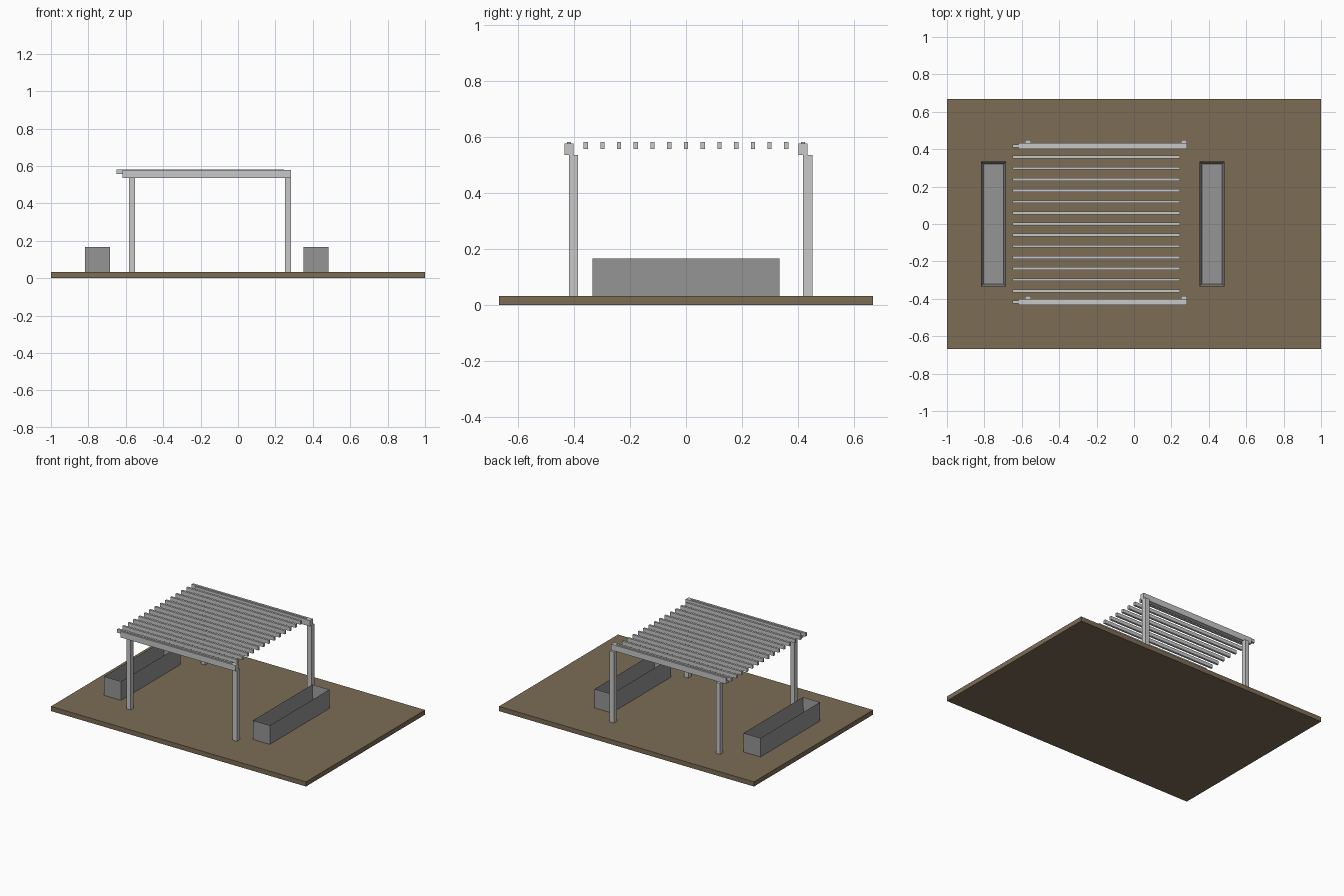
import bpy
import bmesh
from mathutils import Vector

cube = bpy.data.objects.get("Cube")
if cube:
    bpy.data.objects.remove(cube, do_unlink=True)


def material(name, rgb):
    mat = bpy.data.materials.new(name)
    mat.use_nodes = True
    color = (*rgb, 1.0)
    mat.diffuse_color = color
    mat.node_tree.nodes["Principled BSDF"].inputs["Base Color"].default_value = color
    return mat


brown = material("earth brown", (0.20, 0.15, 0.09))
light_grey = material("light grey", (0.58, 0.58, 0.58))
mid_grey = material("mid grey", (0.30, 0.30, 0.30))


def finish(name, bm, mat):
    mesh = bpy.data.meshes.new(name)
    bm.to_mesh(mesh)
    bm.free()
    mesh.materials.append(mat)
    obj = bpy.data.objects.new(name, mesh)
    bpy.context.collection.objects.link(obj)
    return obj


def box_bmesh(x, y, z):
    """Box spanning the (low, high) pairs x, y and z."""
    bm = bmesh.new()
    bmesh.ops.create_cube(bm, size=1)
    spans = (x, y, z)
    bmesh.ops.scale(bm, verts=bm.verts, vec=Vector([b - a for a, b in spans]))
    bmesh.ops.translate(bm, verts=bm.verts, vec=Vector([(a + b) / 2 for a, b in spans]))
    return bm


def box(name, x, y, z, mat):
    return finish(name, box_bmesh(x, y, z), mat)


def planter(name, x, y, z, wall, mat):
    """Open trough: inset the top face and push it down."""
    bm = box_bmesh(x, y, z)
    top = max(bm.faces, key=lambda f: f.calc_center_median().z)
    bmesh.ops.inset_region(bm, faces=[top], thickness=wall, use_even_offset=True)
    bmesh.ops.translate(bm, verts=top.verts, vec=(0, 0, wall - (z[1] - z[0])))
    return finish(name, bm, mat)


GROUND = 0.033
BEAM_BOTTOM = 0.535
SIDE_Y = 0.417   # centre line of each beam
WIDTH = 0.033    # post and beam width

# Ground slab
box("ground_slab", (-1, 1), (-0.667, 0.667), (0, GROUND), brown)

# Posts and the beams they carry
for side, y in (("front", -SIDE_Y), ("back", SIDE_Y)):
    for end, x in (("right", -0.583), ("left", 0.25)):
        box(f"{side}_{end}_post", (x, x + WIDTH), (y, y + WIDTH),
            (GROUND, BEAM_BOTTOM), light_grey)
    box(f"{side}_beam", (-0.617, 0.283), (y - WIDTH / 2, y + WIDTH / 2),
        (BEAM_BOTTOM, 0.577), light_grey)

# Rafters across the top, the outer two seated in the beams
COUNT = 15
for i in range(COUNT):
    y = SIDE_Y * (2 * i / (COUNT - 1) - 1)
    box(f"rafter_{i + 1}", (-0.65, 0.247), (y - 0.0075, y + 0.0075),
        (0.557, 0.582), light_grey)

# Planter troughs on either side
for name, x in (("right_planter", -0.817), ("left_planter", 0.35)):
    planter(name, (x, x + 0.133), (-0.333, 0.333), (GROUND, 0.167), 0.0135, mid_grey)
